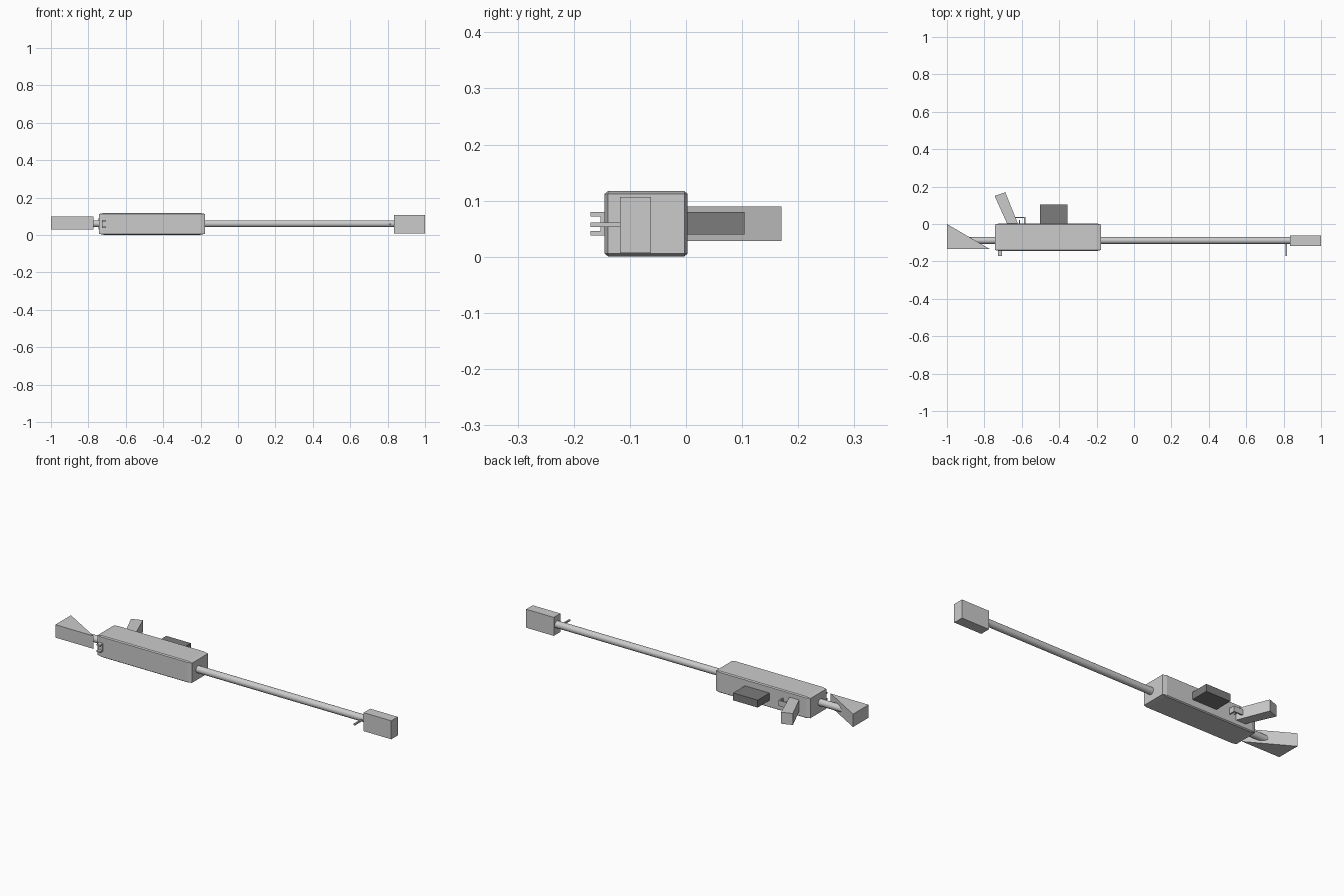
import bpy, bmesh, math

if "Cube" in bpy.data.objects:
    bpy.data.objects.remove(bpy.data.objects["Cube"])


def prism(name, outline, z0, z1):
    """Extrude an xy outline (counter-clockwise) from z0 to z1."""
    bm = bmesh.new()
    base = bm.faces.new([bm.verts.new((x, y, z0)) for x, y in outline])
    top = bmesh.ops.extrude_face_region(bm, geom=[base])["geom"]
    for v in top:
        if isinstance(v, bmesh.types.BMVert):
            v.co.z = z1
    bmesh.ops.recalc_face_normals(bm, faces=bm.faces)
    mesh = bpy.data.meshes.new(name)
    bm.to_mesh(mesh)
    bm.free()
    obj = bpy.data.objects.new(name, mesh)
    bpy.context.collection.objects.link(obj)
    return obj


def box(name, x0, x1, y0, y1, z0, z1):
    return prism(name, [(x0, y0), (x1, y0), (x1, y1), (x0, y1)], z0, z1)


# Receiver: bevelled in unit space so the chamfer stretches along its length
receiver = box("receiver", -.5, .5, -.5, .5, -.5, .5)
receiver.scale = (0.565, 0.148, 0.116)
receiver.location = (-0.46, -0.071, 0.059)
bevel = receiver.modifiers.new("chamfer", "BEVEL")
bevel.width = 0.04
bevel.segments = 1

# Barrel, running back through the receiver into the stock
x0, x1 = -0.92, 0.85
bpy.ops.mesh.primitive_cylinder_add(vertices=32, radius=0.0185, depth=x1 - x0,
                                    location=((x0 + x1) / 2, -0.088, 0.06),
                                    rotation=(0, math.pi / 2, 0))
barrel = bpy.context.object
barrel.name = "barrel"
bpy.ops.object.shade_smooth_by_angle()

# Muzzle block
box("muzzle_brake", 0.835, 1.0, -0.118, -0.062, 0.007, 0.107)

# Wedge stock and raked grip
prism("stock", [(-1.0, -0.133), (-0.772, -0.133), (-1.0, 0.0)], 0.028, 0.098)
prism("grip", [(-0.675, -0.006), (-0.618, -0.006), (-0.688, 0.17), (-0.745, 0.15)],
      0.028, 0.09)

# Magazine
magazine = box("magazine", -0.502, -0.355, -0.01, 0.104, 0.04, 0.08)
dark = bpy.data.materials.new("dark_grey")
dark.diffuse_color = (0.2, 0.2, 0.2, 1)
dark.use_nodes = True
dark.node_tree.nodes["Principled BSDF"].inputs["Base Color"].default_value = dark.diffuse_color
magazine.data.materials.append(dark)

# Trigger guard loop
box("trigger_guard_bow", -0.638, -0.58, 0.031, 0.038, 0.045, 0.075)
box("trigger_guard_post", -0.587, -0.58, -0.005, 0.033, 0.045, 0.075)
box("trigger", -0.615, -0.609, -0.005, 0.022, 0.055, 0.065)

# Rear sight: base with two prongs
box("rear_sight_base", -0.728, -0.706, -0.152, -0.138, 0.038, 0.08)
for i, z in enumerate((0.038, 0.072)):
    box(f"rear_sight_prong_{i + 1}", -0.728, -0.706, -0.17, -0.145, z, z + 0.008)

# Front sight post
box("front_sight", 0.811, 0.819, -0.17, -0.09, 0.053, 0.061)
